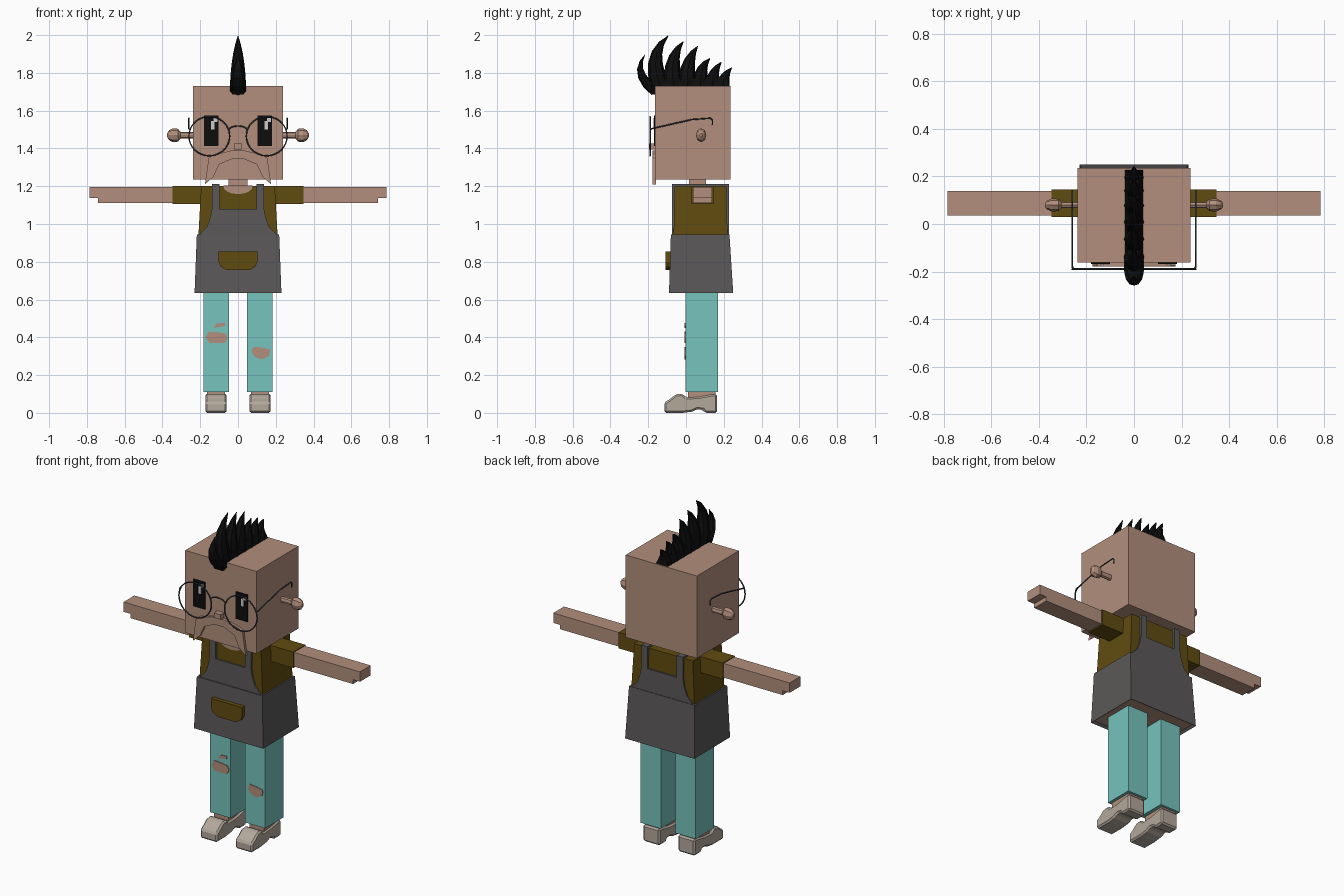
import bpy, bmesh
from math import cos, sin, pi
from mathutils import Vector

if "Cube" in bpy.data.objects:
    bpy.data.objects.remove(bpy.data.objects["Cube"])


def material(name, r, g, b):
    m = bpy.data.materials.new(name)
    m.use_nodes = True
    m.diffuse_color = (r, g, b, 1)
    m.node_tree.nodes["Principled BSDF"].inputs["Base Color"].default_value = (r, g, b, 1)
    return m


SKIN = material("skin", 0.445, 0.275, 0.205)
OLIVE = material("olive_shirt", 0.117, 0.071, 0.005)
GREY = material("apron_grey", 0.105, 0.098, 0.098)
TEAL = material("teal_trousers", 0.18, 0.55, 0.51)
SHOE = material("shoe_beige", 0.45, 0.39, 0.33)
BLACK = material("black", 0.004, 0.004, 0.004)
WIRE = material("wire_grey", 0.045, 0.053, 0.065)
LIGHT = material("eye_glint", 0.6, 0.6, 0.6)


def loft(name, rings, *mats):
    """Skin a list of equal closed rings and cap both ends."""
    bm = bmesh.new()
    loops = [[bm.verts.new(p) for p in ring] for ring in rings]
    n = len(loops[0])
    for a, b in zip(loops, loops[1:]):
        for i in range(n):
            bm.faces.new((a[i], a[(i + 1) % n], b[(i + 1) % n], b[i]))
    bm.faces.new(loops[0])
    bm.faces.new(loops[-1])
    bmesh.ops.recalc_face_normals(bm, faces=bm.faces)
    me = bpy.data.meshes.new(name)
    bm.to_mesh(me)
    bm.free()
    for m in mats:
        me.materials.append(m)
    ob = bpy.data.objects.new(name, me)
    bpy.context.collection.objects.link(ob)
    return ob


def rect(x0, x1, y0, y1, z):
    return [(x0, y0, z), (x1, y0, z), (x1, y1, z), (x0, y1, z)]


def box(name, x, y, z, *mats):
    return loft(name, [rect(*x, *y, z[0]), rect(*x, *y, z[1])], *mats)


def plate(name, outline, y0, y1, mat):
    """Extrude an x-z outline from y0 to y1."""
    return loft(name, [[(x, y, z) for x, z in outline] for y in (y0, y1)], mat)


def mirrored(half):
    return half + [(-x, z) for x, z in reversed(half)]


def wire(name, points, cyclic=False):
    cu = bpy.data.curves.new(name, "CURVE")
    cu.dimensions = "3D"
    cu.bevel_depth = 0.004
    cu.bevel_resolution = 1
    cu.use_fill_caps = True
    sp = cu.splines.new("POLY")
    sp.points.add(len(points) - 1)
    for p, co in zip(sp.points, points):
        p.co = (*co, 1)
    sp.use_cyclic_u = cyclic
    cu.materials.append(WIRE)
    bpy.context.collection.objects.link(bpy.data.objects.new(name, cu))


# Head, neck and face
box("head", (-0.237, 0.237), (-0.163, 0.235), (1.235, 1.73), SKIN)
box("neck", (-0.05, 0.05), (0.015, 0.105), (1.15, 1.26), SKIN)
box("nose", (-0.022, 0.022), (-0.197, -0.16), (1.395, 1.425), SKIN)
plate("moustache", mirrored([(0.03, 1.39), (0.13, 1.365), (0.155, 1.35), (0.175, 1.21),
                             (0.13, 1.25), (0.10, 1.315), (0.03, 1.345)]), -0.178, -0.16, SKIN)

# Shirt
loft("shirt", [rect(-0.21, 0.21, -0.066, 0.22, 0.93), rect(-0.195, 0.195, -0.06, 0.214, 1.2)], OLIVE)
arc = [(0.078 * cos(pi * i / 8), 1.201 - 0.043 * sin(pi * i / 8)) for i in range(9)]
plate("neckline", arc, -0.065, -0.05, SKIN)
box("neckline_top", (-0.076, 0.076), (-0.064, 0.11), (1.196, 1.203), SKIN)

# Apron skirt, with skin showing inside its lower rim
apron = loft("apron", [rect(-0.23, 0.23, -0.09, 0.25, 0.635),
                       rect(-0.218, 0.218, -0.08, 0.23, 0.945)], GREY, SKIN)
bm = bmesh.new()
bm.from_mesh(apron.data)
under = [f for f in bm.faces if f.normal.z < -0.9]
bmesh.ops.inset_region(bm, faces=under, thickness=0.018, depth=-0.012)
for f in under:
    f.material_index = 1
bm.to_mesh(apron.data)
bm.free()

# Bibs, straps and pocket
bib = mirrored([(0.21, 0.935), (0.195, 0.955), (0.165, 0.985), (0.148, 1.03), (0.138, 1.08)])
plate("bib_front", bib, -0.074, -0.055, GREY)
plate("bib_back", bib, 0.205, 0.227, GREY)
pocket = mirrored([(0.103, 0.855), (0.103, 0.80), (0.092, 0.775), (0.062, 0.756)])
plate("pocket", pocket, -0.108, -0.08, OLIVE)

# Curved mohawk spikes: base, bend and tip in y-z, with base half-depth
spikes = [((-0.165, 1.705), (-0.29, 1.80), (-0.215, 1.90), 0.028),
          ((-0.13, 1.71), (-0.21, 1.90), (-0.09, 2.0), 0.05),
          ((-0.06, 1.71), (-0.10, 1.88), (-0.01, 1.97), 0.05),
          ((0.01, 1.71), (-0.01, 1.86), (0.065, 1.945), 0.05),
          ((0.08, 1.71), (0.06, 1.82), (0.13, 1.88), 0.045),
          ((0.14, 1.71), (0.13, 1.80), (0.19, 1.86), 0.04),
          ((0.195, 1.71), (0.19, 1.78), (0.245, 1.83), 0.038)]
for k, (base, bend, tip, depth) in enumerate(spikes):
    a, b, c = Vector(base), Vector(bend), Vector(tip)
    rings = []
    for t in (0, 0.2, 0.4, 0.6, 0.8, 0.98):
        mid = a * (1 - t) ** 2 + b * 2 * t * (1 - t) + c * t * t
        d = ((b - a) * (1 - t) + (c - b) * t).normalized()
        w = 1 - t ** 1.7
        rings.append([(0.043 * w * cos(q), mid.x + depth * w * sin(q) * d.y,
                       mid.y - depth * w * sin(q) * d.x)
                      for q in [pi * i / 4 for i in range(8)]])
    loft(f"hair_spike_{k + 1}", rings, BLACK)
loft("hair_ridge", [rect(-0.042, 0.042, -0.185, 0.23, 1.72),
                    rect(-0.02, 0.02, -0.16, 0.22, 1.78)], BLACK)
loft("hair_front", [rect(-0.028, 0.028, -0.185, -0.15, 1.685),
                    rect(-0.042, 0.042, -0.20, -0.15, 1.735)], BLACK)

# Paired parts
for side, s in (("left", 1), ("right", -1)):
    def span(x0, x1):
        return tuple(sorted((s * x0, s * x1)))

    # Eyes and glints
    box(f"{side}_eye", span(0.102, 0.18), (-0.169, -0.162), (1.412, 1.575), BLACK)
    cx = s * 0.141
    box(f"{side}_glint_high", (cx + 0.012, cx + 0.033), (-0.172, -0.167), (1.54, 1.56), LIGHT)
    box(f"{side}_glint_low", (cx - 0.002, cx + 0.017), (-0.172, -0.167), (1.50, 1.545), LIGHT)

    # Ear stalk with a knob
    stations = [(0.23, 0.018), (0.305, 0.018), (0.318, 0.034), (0.345, 0.037), (0.365, 0.026), (0.375, 0.01)]
    loft(f"{side}_ear", [[(s * x, 0.08 + 0.75 * r * cos(pi * i / 4), 1.47 + r * sin(pi * i / 4))
                          for i in range(8)] for x, r in stations], SKIN)

    # Glasses
    wire(f"{side}_lens_ring", [(s * 0.152 + 0.108 * cos(pi * i / 16), -0.19, 1.465 + 0.104 * sin(pi * i / 16))
                               for i in range(32)], True)
    wire(f"{side}_temple", [(s * x, y, z) for x, y, z in
                            ((0.255, -0.19, 1.50), (0.26, -0.18, 1.505), (0.26, 0.03, 1.553),
                             (0.26, 0.13, 1.56), (0.26, 0.14, 1.55), (0.26, 0.14, 1.525))])

    # Sleeve, arm and hand
    box(f"{side}_sleeve", span(0.18, 0.347), (0.03, 0.145), (1.105, 1.201), OLIVE)
    box(f"{side}_arm", span(0.33, 0.74), (0.036, 0.138), (1.112, 1.197), SKIN)
    box(f"{side}_fingers", span(0.73, 0.786), (0.036, 0.138), (1.138, 1.197), SKIN)

    # Shoulder strap
    strap = span(0.097, 0.138)
    box(f"{side}_strap_front", strap, (-0.074, -0.055), (1.07, 1.212), GREY)
    box(f"{side}_strap_back", strap, (0.205, 0.227), (1.07, 1.212), GREY)
    box(f"{side}_strap_top", strap, (-0.074, 0.227), (1.195, 1.212), GREY)

    # Trouser leg, ankle and shoe
    box(f"{side}_leg", span(0.048, 0.183), (-0.003, 0.17), (0.11, 0.66), TEAL)
    box(f"{side}_ankle", span(0.07, 0.165), (0.01, 0.155), (0.08, 0.115), SKIN)
    profile = [(-0.115, 0), (-0.02, 0), (0.03, 0.006), (0.06, 0.02), (0.09, 0.016), (0.10, 0), (0.165, 0),
               (0.165, 0.1), (0.14, 0.1), (0.07, 0.086), (0.0, 0.082), (-0.02, 0.102),
               (-0.055, 0.098), (-0.09, 0.07), (-0.115, 0.055)]
    shoe = loft(f"{side}_shoe", [[(s * x, y, z) for y, z in profile] for x in (0.06, 0.173)], SHOE)
    bev = shoe.modifiers.new("rounded", "BEVEL")
    bev.width = 0.01
    bev.segments = 1

# Glasses bridge
wire("glasses_bridge", [(0.05 * cos(pi * i / 8), -0.19, 1.495 + 0.024 * sin(pi * i / 8)) for i in range(9)])

# Torn knees showing skin
tears = {"right_knee_tear": [(-0.172, 0.40), (-0.155, 0.43), (-0.11, 0.427), (-0.065, 0.42),
                             (-0.055, 0.395), (-0.07, 0.37), (-0.15, 0.37)],
         "right_thigh_tear": [(-0.13, 0.45), (-0.115, 0.473), (-0.07, 0.477), (-0.07, 0.46)],
         "left_knee_tear": [(0.07, 0.33), (0.085, 0.35), (0.13, 0.345), (0.17, 0.335),
                            (0.165, 0.30), (0.125, 0.283), (0.085, 0.298)]}
for name, outline in tears.items():
    plate(name, outline, -0.008, 0.001, SKIN)
